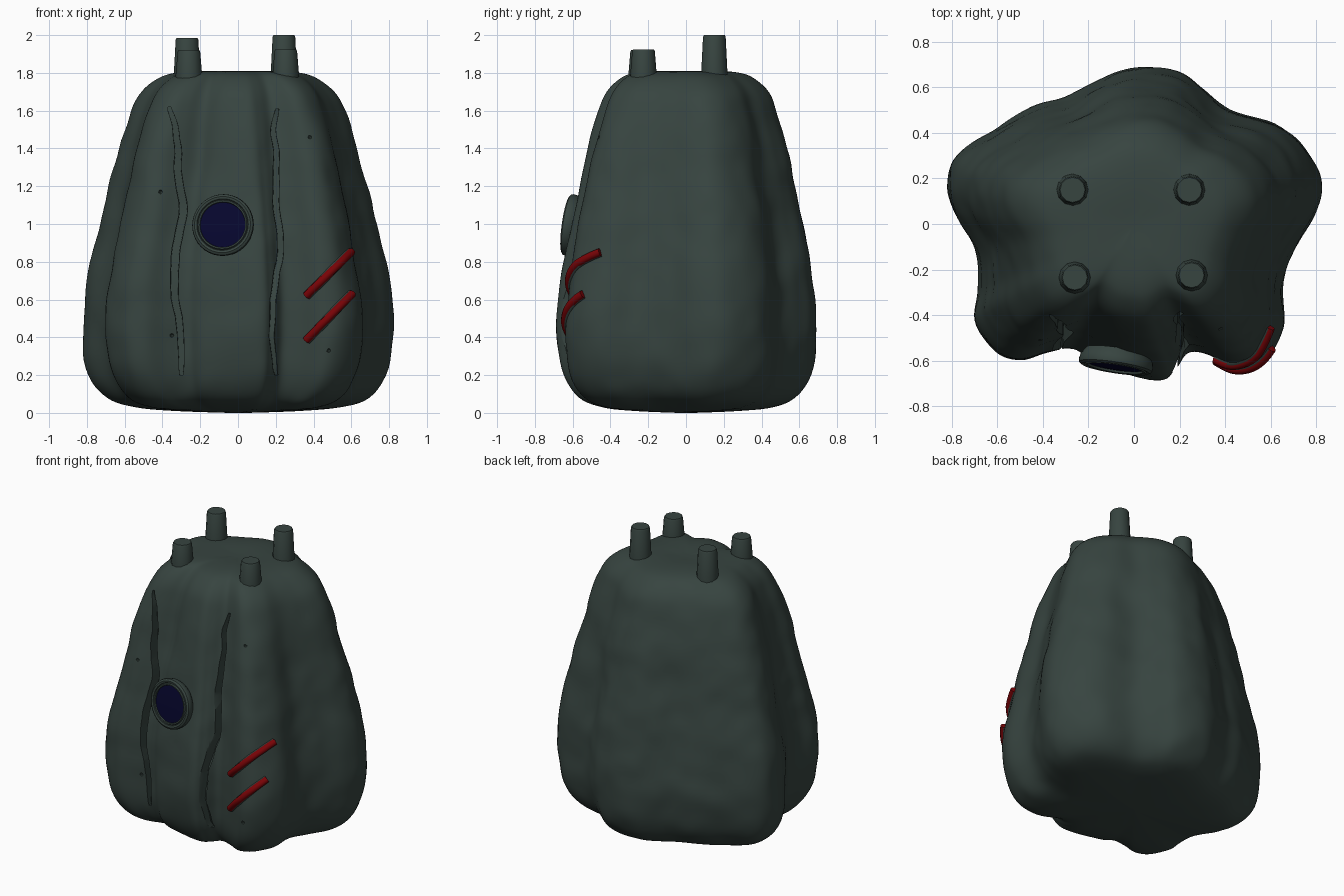
import bpy, bmesh, math
from mathutils import Vector, noise
from mathutils.bvhtree import BVHTree

cube = bpy.data.objects.get("Cube")
if cube:
    bpy.data.objects.remove(cube, do_unlink=True)


def material(name, rgb):
    m = bpy.data.materials.new(name)
    m.use_nodes = True
    m.diffuse_color = (*rgb, 1)
    m.node_tree.nodes["Principled BSDF"].inputs["Base Color"].default_value = (*rgb, 1)
    return m


GREY = material("dark green grey", (0.038, 0.058, 0.051))
RED = material("deep red", (0.19, 0.001, 0.002))
BLUE = material("navy glass", (0.002, 0.002, 0.028))


def mesh_object(name, bm, mat, angle=40):
    bmesh.ops.recalc_face_normals(bm, faces=bm.faces)
    mesh = bpy.data.meshes.new(name)
    bm.to_mesh(mesh)
    bm.free()
    ob = bpy.data.objects.new(name, mesh)
    bpy.context.collection.objects.link(ob)
    mesh.materials.append(mat)
    smooth(ob, angle)
    return ob


def smooth(ob, angle):
    bpy.ops.object.select_all(action="DESELECT")
    ob.select_set(True)
    bpy.context.view_layer.objects.active = ob
    bpy.ops.object.shade_smooth_by_angle(angle=math.radians(angle))


def loft(bm, rings):
    """Skin closed rings of points and cap both ends."""
    rows = [[bm.verts.new(p) for p in ring] for ring in rings]
    n = len(rows[0])
    for a, b in zip(rows, rows[1:]):
        for i in range(n):
            bm.faces.new((a[i], a[(i + 1) % n], b[(i + 1) % n], b[i]))
    bm.faces.new(rows[0])
    bm.faces.new(rows[-1])


def spline(pts, steps, closed=False):
    """Smooth curve through points."""
    pts = [Vector(p) for p in pts]
    n = len(pts)
    pick = (lambda i: pts[i % n]) if closed else (lambda i: pts[min(max(i, 0), n - 1)])
    out = []
    for i in range(n if closed else n - 1):
        a, b = pick(i), pick(i + 1)
        ta, tb = (b - pick(i - 1)) / 2, (pick(i + 2) - a) / 2
        for s in range(steps):
            t = s / steps
            u = 1 - t
            out.append(a * u * u * (1 + 2 * t) + ta * t * u * u
                       + b * t * t * (3 - 2 * t) - tb * t * t * u)
    return out if closed else out + [pts[-1]]


# Body: lobed outline scaled up a rounded, tapering profile
outline = [(.08, .69), (-.06, .675), (-.18, .62), (-.3, .55), (-.44, .505), (-.62, .41),
           (-.78, .3), (-.82, .18), (-.79, .05), (-.7, -.11), (-.68, -.28), (-.69, -.42),
           (-.61, -.56), (-.5, -.6), (-.38, -.565), (-.27, -.55), (-.17, -.61),
           (.1, -.68), (.18, -.64), (.24, -.57), (.33, -.58), (.46, -.635),
           (.57, -.59), (.65, -.45), (.65, -.25), (.72, -.1), (.8, .05),
           (.82, .18), (.75, .33), (.62, .44), (.42, .5), (.3, .595), (.2, .665)]
profile = [(0, .06), (.01, .4), (.03, .66), (.08, .84), (.2, .955), (.4, 1), (.6, .99),
           (.8, .95), (1, .9), (1.2, .84), (1.4, .78), (1.6, .7), (1.7, .635),
           (1.77, .53), (1.8, .42), (1.81, .25), (1.805, .05)]
ring = spline([(x, y, 0) for x, y in outline], 6, closed=True)
count = len(ring)
reach = 12
soft = [sum((ring[(i + j) % count] for j in range(-reach, reach + 1)), Vector()) / (2 * reach + 1)
        for i in range(count)]
rings = []
for row in spline([(z, s, 0) for z, s in profile], 5):
    z, s = row.x, row.y
    blend = .55 * min(1, max(0, (z - .9) / .9))
    loop = []
    for p, r in zip(ring, soft):
        # lobes soften towards the top, except the valleys at the front
        p = p.lerp(r * 1.02, blend)
        q = p * s
        if p.y < -.4:
            dip = .7 * math.exp(-((p.x + .25) / .1) ** 2) + .45 * math.exp(-((p.x - .25) / .1) ** 2)
            q.y += .16 * blend * s * dip
        q.z = z
        bump = noise.noise(q * 3.5) * .016 + noise.noise(q * 8) * .007
        q += Vector((p.x, p.y, 0)).normalized() * bump * min(1, s * 1.2)
        loop.append(q)
    rings.append(loop)
bm = bmesh.new()
loft(bm, rings)
bmesh.ops.recalc_face_normals(bm, faces=bm.faces)
tree = BVHTree.FromBMesh(bm)
body = mesh_object("body", bm, GREY)


def front_hit(x, z):
    hit, normal, _, _ = tree.ray_cast(Vector((x, -2, z)), Vector((0, 1, 0)))
    return hit, normal


# Ragged vertical gashes and small nicks cut into the front
gashes = [
    [(-.355, 1.62), (-.325, 1.45), (-.315, 1.25), (-.29, 1.08), (-.325, .88),
     (-.335, .65), (-.305, .42), (-.3, .2)],
    [(.21, 1.61), (.19, 1.5), (.205, 1.3), (.2, 1.12), (.225, .9),
     (.195, .65), (.18, .45), (.2, .2)],
]
cutters = []
for k, path in enumerate(gashes):
    bm = bmesh.new()
    pts = spline([(x, 0, z) for x, z in path], 5)
    rows = []
    for i, p in enumerate(pts):
        bulge = math.sin(math.pi * i / (len(pts) - 1))
        x = p.x + noise.noise(Vector((k, 0, p.z * 9))) * .012
        w = .013 + (.02 - .008 * k) * max(0, bulge) ** .5
        y = front_hit(x, p.z)[0].y + .025 + .055 * bulge
        rows.append([(x - w, -.9, p.z), (x + w, -.9, p.z),
                     (x + w * .6, y, p.z), (x - w * .6, y, p.z)])
    loft(bm, rows)
    cutters.append(mesh_object("gash_cutter", bm, GREY))
for x, z in [(.38, 1.46), (-.41, 1.17), (.48, .33), (-.35, .41)]:
    bm = bmesh.new()
    bmesh.ops.create_icosphere(bm, subdivisions=1, radius=.012)
    bmesh.ops.translate(bm, verts=bm.verts, vec=front_hit(x, z)[0])
    cutters.append(mesh_object("nick_cutter", bm, GREY))
bpy.context.view_layer.objects.active = body
for c in cutters:
    c.hide_render = True
    mod = body.modifiers.new("cut", "BOOLEAN")
    mod.operation, mod.object, mod.solver = "DIFFERENCE", c, "EXACT"
    bpy.ops.object.modifier_apply(modifier=mod.name)
for c in cutters:
    bpy.data.objects.remove(c, do_unlink=True)
smooth(body, 40)

# Four tapered pegs on the top
pegs = [("back_right_peg", -.27, .15, 1.985), ("back_left_peg", .243, .15, 2),
        ("front_right_peg", -.26, -.235, 1.92), ("front_left_peg", .253, -.225, 1.925)]
for name, x, y, top in pegs:
    bm = bmesh.new()
    levels = [(1.68, .076), (1.79, .07), (top - .01, .06), (top, .055)]
    loft(bm, [[(x + r * math.cos(a * math.tau / 12), y + r * math.sin(a * math.tau / 12), z)
               for a in range(12)] for z, r in levels])
    mesh_object(name, bm, GREY)

# Round window: stepped rim with a glass disc, tilted to the front
turn = Vector((-.15, -1, .14)).to_track_quat("Z", "Y")
centre = Vector((-.08, -.62, .995))


def turned(name, section, mat):
    bm = bmesh.new()
    loft(bm, [[centre + turn @ Vector((r * math.cos(a * math.tau / 40),
                                       r * math.sin(a * math.tau / 40), h))
               for a in range(40)] for r, h in section])
    mesh_object(name, bm, mat, 35)


turned("window_rim", [(.14, -.06), (.16, -.03), (.165, -.005), (.162, .008), (.15, .016),
                      (.138, .013), (.135, .008), (.13, .016), (.122, .015), (.119, .002)], GREY)
turned("window_glass", [(.12, .001), (.12, .006), (.08, .009)], BLUE)


# Two slanted marks laid over the left front lobe
def strip(name, start, end, radius, lift, mat):
    curve = bpy.data.curves.new(name, "CURVE")
    curve.dimensions = "3D"
    curve.bevel_depth, curve.bevel_resolution, curve.use_fill_caps = radius, 2, True
    line = curve.splines.new("POLY")
    steps = 14
    line.points.add(steps - 1)
    for i, pt in enumerate(line.points):
        p = start.lerp(end, i / (steps - 1))
        hit, normal = front_hit(p.x, p.y)
        pt.co = (*(hit + normal * lift), 1)
    ob = bpy.data.objects.new(name, curve)
    bpy.context.collection.objects.link(ob)
    curve.materials.append(mat)


for name, low, high in [("upper", (.365, .62), (.592, .85)), ("lower", (.365, .385), (.598, .628))]:
    a, b = Vector(low), Vector(high)
    strip(name + "_mark", a, b, .022, .008, RED)
    strip(name + "_mark_edge", a, b, .026, -.004, GREY)
